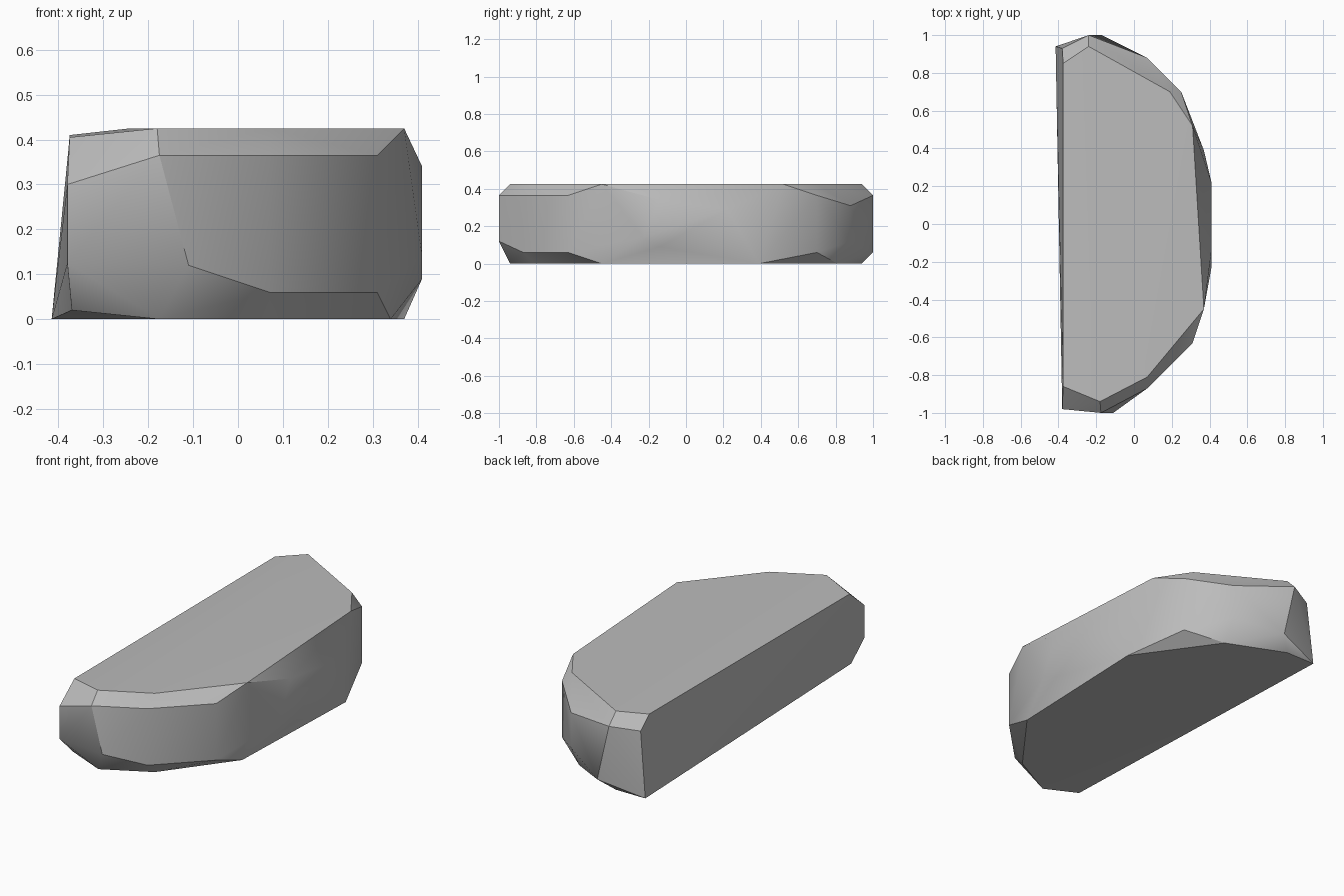
import bpy
import bmesh
import math

default_cube = bpy.data.objects.get("Cube")
if default_cube:
    bpy.data.objects.remove(default_cube, do_unlink=True)

HEIGHT = 0.425


def make_material(name, grey):
    colour = (grey, grey, grey, 1)
    material = bpy.data.materials.new(name)
    material.use_nodes = True
    material.diffuse_color = colour
    shader = next(n for n in material.node_tree.nodes if n.type == "BSDF_PRINCIPLED")
    shader.inputs["Base Color"].default_value = colour
    return material


def level(outline, z):
    """Lift a flat outline to one height."""
    return [(x, y, z) for x, y in outline]


def chiselled_stone(name, points, material):
    """Wrap the corner points in facets and merge the coplanar ones."""
    bm = bmesh.new()
    for point in points:
        bm.verts.new(point)
    hull = bmesh.ops.convex_hull(bm, input=bm.verts[:])
    spare = {v for v in hull["geom_interior"] + hull["geom_unused"]
             if isinstance(v, bmesh.types.BMVert)}
    bmesh.ops.delete(bm, geom=list(spare), context="VERTS")
    bmesh.ops.dissolve_limit(bm, angle_limit=math.radians(1),
                             verts=bm.verts[:], edges=bm.edges[:])
    bmesh.ops.recalc_face_normals(bm, faces=bm.faces[:])
    mesh = bpy.data.meshes.new(name)
    bm.to_mesh(mesh)
    bm.free()
    mesh.materials.append(material)
    stone = bpy.data.objects.new(name, mesh)
    bpy.context.collection.objects.link(stone)
    return stone


# Flat top, dipping a little along the straight left wall
top = level([(-.18, -.94), (.07, -.81), (.37, -.45),
             (.31, .52), (.19, .7), (-.24, .94)], HEIGHT)
top += [(-.375, -.86, .405), (-.375, .85, .41)]

# Upper break of the side walls, dipping along the bulging side
upper = level([(-.175, -1), (.07, -.87), (.31, -.63), (.25, .7), (-.24, 1)], .365)
upper += [(-.38, -.98, .3), (.41, -.14, .34), (.41, .22, .29),
          (.07, .88, .31), (-.38, .93, .35)]

# Lower break of the side walls
lower = level([(.07, -.87), (.31, -.63), (.25, .7), (-.17, 1)], .06)
lower += [(-.38, -.98, .125), (-.11, -1, .12), (.41, -.23, .14),
          (.41, -.14, .09), (.07, .88, .12), (-.37, -.88, .02)]

# Flat underside
base = level([(-.175, -.94), (.07, -.81), (.34, -.45), (.37, .39),
              (.07, .81), (-.24, .94), (-.415, .94)], 0)

stone = chiselled_stone("half_round_stone", top + upper + lower + base,
                        make_material("stone_grey", .5))

# Soft side walls with crisp chiselled edges
bpy.ops.object.select_all(action="DESELECT")
stone.select_set(True)
bpy.context.view_layer.objects.active = stone
bpy.ops.object.shade_smooth_by_angle(angle=math.radians(30))
